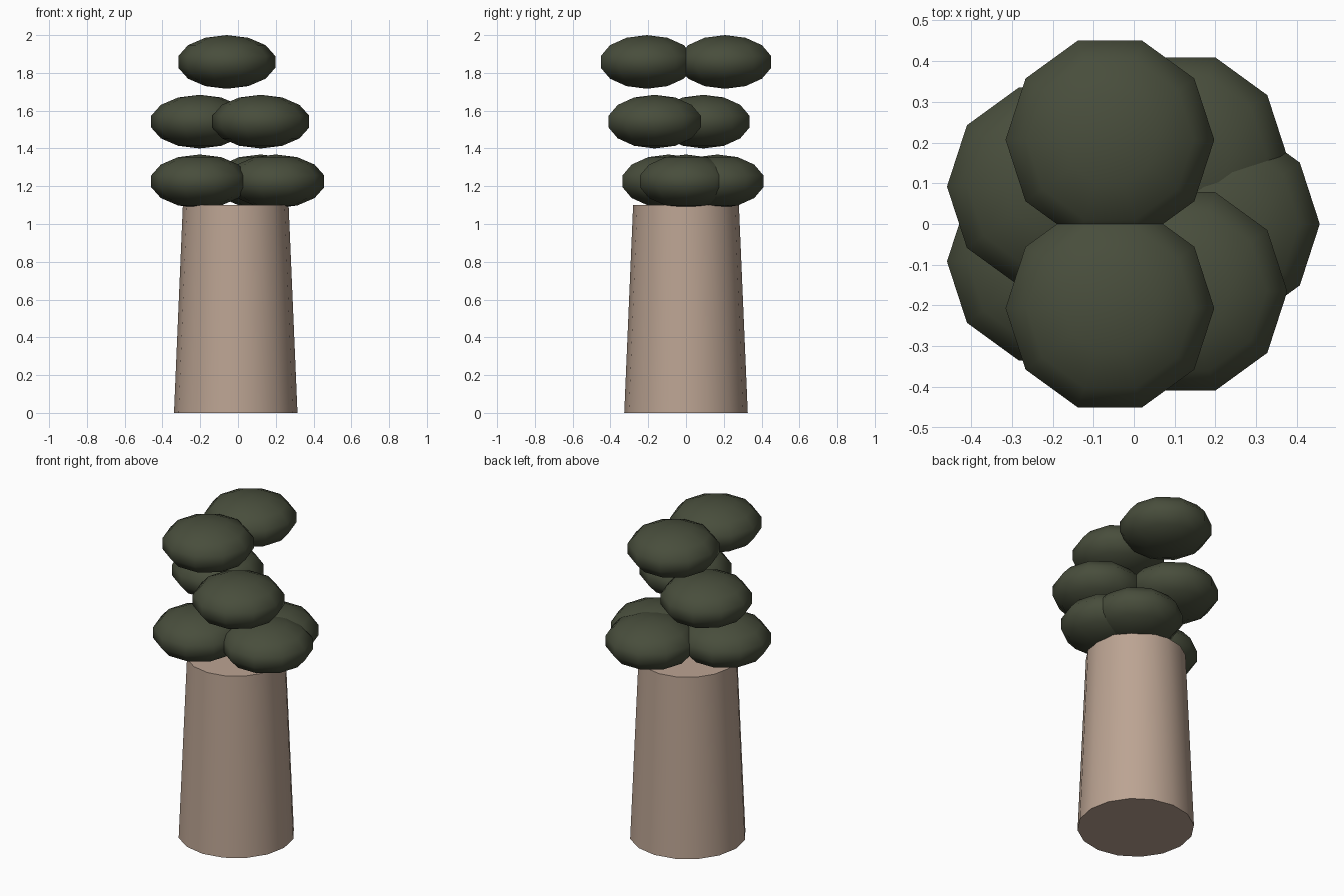
import bpy
from math import pi, cos, sin

if "Cube" in bpy.data.objects:
    bpy.data.objects.remove(bpy.data.objects["Cube"])

CX = -0.012  # trunk axis


def material(name, rgb):
    m = bpy.data.materials.new(name)
    m.diffuse_color = (*rgb, 1)
    m.use_nodes = True
    m.node_tree.nodes["Principled BSDF"].inputs["Base Color"].default_value = m.diffuse_color
    return m


bark = material("bark", (0.50, 0.37, 0.29))
leaf = material("leaf", (0.065, 0.075, 0.045))


def finish(name, mat, angle):
    ob = bpy.context.object
    ob.name = name
    ob.data.materials.append(mat)
    bpy.ops.object.shade_smooth_by_angle(angle=angle)
    return ob


# Tapered trunk
bpy.ops.mesh.primitive_cone_add(vertices=16, radius1=0.327, radius2=0.28,
                                depth=1.1, location=(CX, 0, 0.55))
finish("trunk", bark, pi / 5)

# Seven flattened leaf clumps around the trunk, cycling through three tiers
for i in range(7):
    a = -i * 2 * pi / 7
    bpy.ops.mesh.primitive_uv_sphere_add(
        segments=10, ring_count=7, radius=1,
        location=(CX + 0.212 * cos(a), 0.212 * sin(a), 1.226 + 0.316 * (i % 3)),
        rotation=(0, 0, 0))
    ob = finish(f"leaf_clump_{i + 1}", leaf, pi / 3)
    ob.scale = (0.263, 0.263, 0.142)
    # corners point along x
    me = ob.data
    if not any(abs(v.co.y) < 1e-4 and v.co.x > 0.9 for v in me.vertices):
        ob.rotation_euler.z = pi / 10
    bpy.ops.object.transform_apply(location=False, rotation=True, scale=True)
